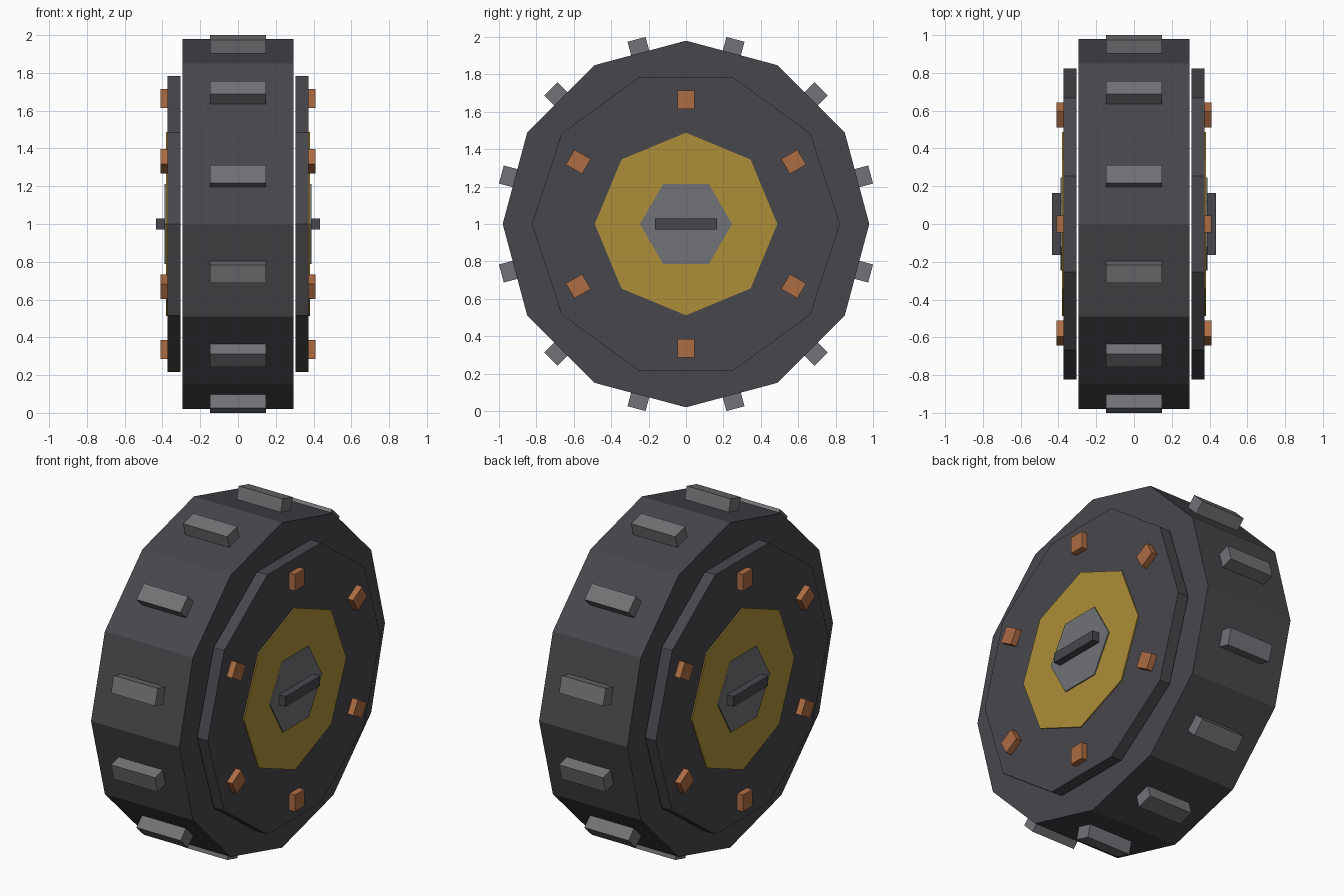
import bpy, bmesh, math
from mathutils import Matrix, Vector

if "Cube" in bpy.data.objects:
    bpy.data.objects.remove(bpy.data.objects["Cube"])

CZ = 1.0  # axle height


def material(name, rgb):
    m = bpy.data.materials.new(name)
    m.diffuse_color = (*rgb, 1)
    m.use_nodes = True
    m.node_tree.nodes["Principled BSDF"].inputs["Base Color"].default_value = m.diffuse_color
    return m


RUBBER = material("dark_grey", (0.064, 0.064, 0.073))
STEEL = material("steel_grey", (0.165, 0.170, 0.180))
GOLD = material("gold", (0.42, 0.275, 0.040))
COPPER = material("copper", (0.42, 0.150, 0.055))


def finish(bm, name, mat):
    bmesh.ops.recalc_face_normals(bm, faces=bm.faces)
    me = bpy.data.meshes.new(name)
    bm.to_mesh(me)
    bm.free()
    me.materials.append(mat)
    ob = bpy.data.objects.new(name, me)
    bpy.context.collection.objects.link(ob)


def prism(name, sides, r, x0, x1, mat):
    """Regular polygon prism along the x axle, first corner on +y."""
    bm = bmesh.new()
    ring = [(r * math.cos(math.tau * i / sides), CZ + r * math.sin(math.tau * i / sides))
            for i in range(sides)]
    a = [bm.verts.new((x0, y, z)) for y, z in ring]
    b = [bm.verts.new((x1, y, z)) for y, z in ring]
    bm.faces.new(a)
    bm.faces.new(b)
    for i in range(sides):
        j = (i + 1) % sides
        bm.faces.new((a[i], a[j], b[j], b[i]))
    finish(bm, name, mat)


def block(name, x, radius, angle, size, mat):
    """Box (axial, radial, tangential) placed around the axle."""
    bm = bmesh.new()
    mtx = (Matrix.Translation((0, 0, CZ)) @ Matrix.Rotation(angle, 4, 'X')
           @ Matrix.Translation((x, radius, 0)) @ Matrix.Diagonal((*size, 1)))
    bmesh.ops.create_cube(bm, size=1, matrix=mtx)
    finish(bm, name, mat)


# tyre with tread lugs centred on each flat
prism("tyre", 12, 0.98, -0.294, 0.294, RUBBER)
for i in range(12):
    block(f"tread_lug_{i + 1}", 0, 0.976, math.radians(15 + 30 * i), (0.294, 0.092, 0.1), STEEL)

# matching hub parts on both sides
for s, side in ((1, "right"), (-1, "left")):
    prism(f"side_plate_{side}", 10, 0.823, s * 0.304, s * 0.374, RUBBER)
    prism(f"gold_disc_{side}", 8, 0.488, s * 0.370, s * 0.381, GOLD)
    prism(f"hub_cap_{side}", 6, 0.246, s * 0.370, s * 0.388, STEEL)
    block(f"hub_bar_{side}", s * 0.405, 0, 0, (0.056, 0.33, 0.06), RUBBER)
    for i in range(6):
        block(f"bolt_{side}_{i + 1}", s * 0.390, 0.665, math.radians(30 + 60 * i),
              (0.042, 0.1, 0.092), COPPER)
